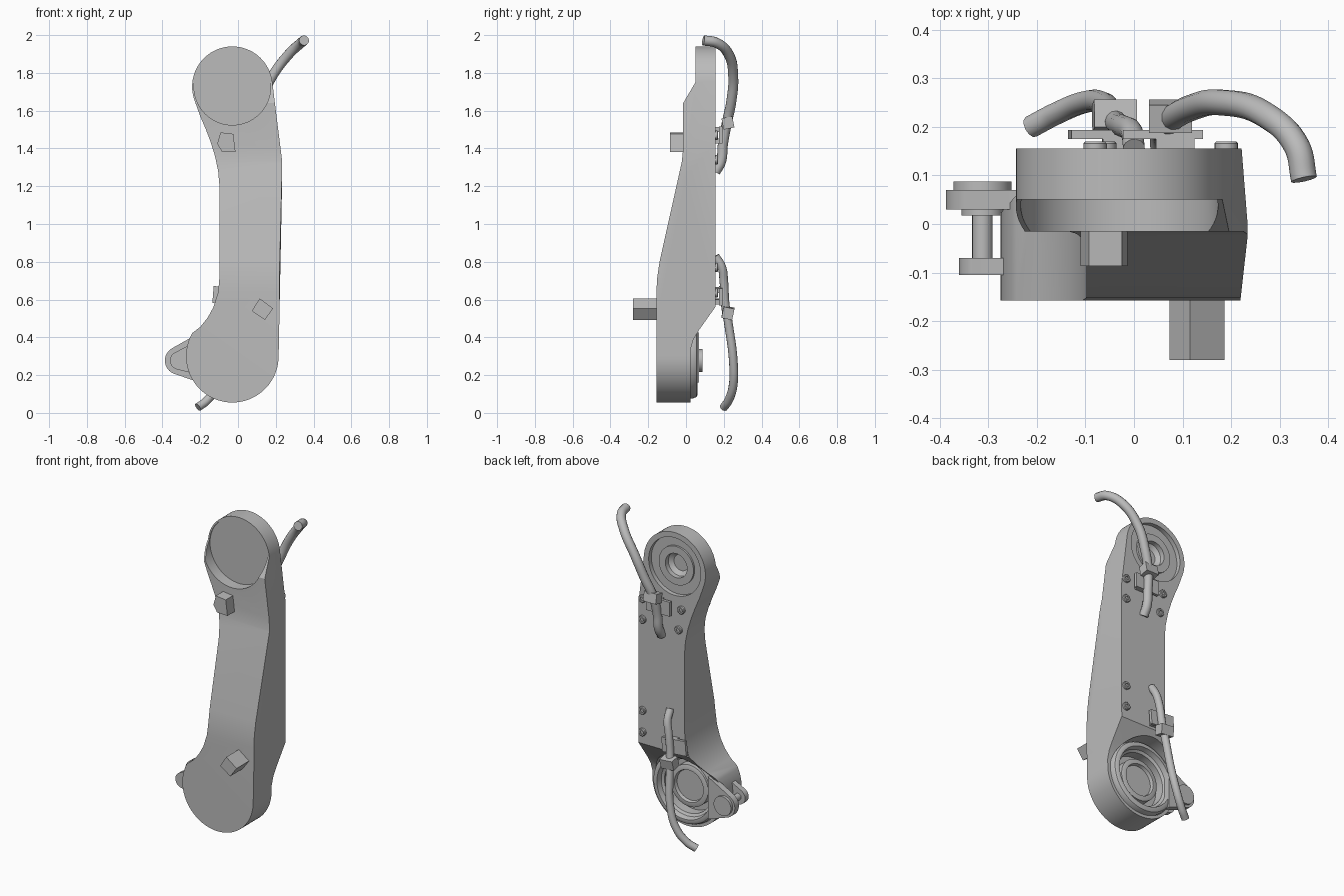
import bpy, bmesh
from math import sin, cos, pi, radians
from mathutils import Vector, Matrix

cube = bpy.data.objects.get("Cube")
if cube:
    bpy.data.objects.remove(cube, do_unlink=True)

grey = bpy.data.materials.new("plain_grey")
grey.use_nodes = True
COLOUR = (0.5, 0.5, 0.5, 1)
grey.diffuse_color = COLOUR
grey.node_tree.nodes["Principled BSDF"].inputs["Base Color"].default_value = COLOUR

TOP = (-0.03, 1.727)      # upper joint centre (x, z)
LOW = (-0.03, 0.30)       # lower joint centre
PIN = (-0.312, 0.277)     # side lug centre


def finish(name, bm):
    bmesh.ops.recalc_face_normals(bm, faces=bm.faces)
    me = bpy.data.meshes.new(name)
    bm.to_mesh(me)
    bm.free()
    ob = bpy.data.objects.new(name, me)
    bpy.context.collection.objects.link(ob)
    me.materials.append(grey)
    return ob


def activate(ob):
    bpy.ops.object.select_all(action='DESELECT')
    ob.select_set(True)
    bpy.context.view_layer.objects.active = ob


def smooth(ob, angle=30):
    activate(ob)
    bpy.ops.object.shade_smooth_by_angle(angle=radians(angle))
    return ob


def prism(name, pts, a, b, axis='y'):
    """Extrude a 2D outline from a to b along an axis."""
    place = {'x': lambda p, t: (t, p[0], p[1]),
             'y': lambda p, t: (p[0], t, p[1]),
             'z': lambda p, t: (p[0], p[1], t)}[axis]
    bm = bmesh.new()
    face = bm.faces.new([bm.verts.new(place(p, a)) for p in pts])
    ext = bmesh.ops.extrude_face_region(bm, geom=[face])
    move = Vector(place((0, 0), b - a))
    bmesh.ops.translate(bm, vec=move, verts=[v for v in ext['geom'] if isinstance(v, bmesh.types.BMVert)])
    return finish(name, bm)


def arc(centre, r, start, end, n=32):
    angles = [radians(start + (end - start) * i / n) for i in range(n + 1)]
    return [(centre[0] + r * cos(t), centre[1] + r * sin(t)) for t in angles]


def disc(name, centre, r, a, b, n=40):
    return smooth(prism(name, arc(centre, r, 0, 360 - 360 / n, n - 1), a, b))


def lathe(name, profile, centre, n=64):
    """Revolve a closed (radius, y) profile about a y-parallel axis."""
    bm = bmesh.new()
    vs = [bm.verts.new((centre[0] + r, y, centre[1])) for r, y in profile]
    es = [bm.edges.new((vs[i], vs[(i + 1) % len(vs)])) for i in range(len(vs))]
    bmesh.ops.spin(bm, geom=vs + es, cent=(centre[0], 0, centre[1]), axis=(0, 1, 0),
                   angle=2 * pi, steps=n, use_merge=True)
    bmesh.ops.remove_doubles(bm, verts=bm.verts, dist=0.0002)
    return smooth(finish(name, bm))


def boolean(target, tool, op):
    activate(target)
    mod = target.modifiers.new("cut", 'BOOLEAN')
    mod.object, mod.operation, mod.solver = tool, op, 'EXACT'
    bpy.ops.object.modifier_apply(modifier=mod.name)
    bpy.data.objects.remove(tool, do_unlink=True)


def box(name, centre, size, tilt=(0, 0)):
    bm = bmesh.new()
    rot = Matrix.Rotation(tilt[0], 4, 'Y') @ Matrix.Rotation(tilt[1], 4, 'X')
    bmesh.ops.create_cube(bm, size=1, matrix=Matrix.Translation(centre) @ rot @ Matrix.Diagonal((*size, 1)))
    return finish(name, bm)


# Arm body: front outline, side profile and top section intersected
outline = (arc(TOP, 0.213, 8, 198, 40)
           + [(-0.2, 1.57), (-0.172, 1.505), (-0.147, 1.44), (-0.122, 1.36), (-0.105, 1.28),
              (-0.098, 1.2), (-0.098, 0.72), (-0.105, 0.64), (-0.13, 0.56), (-0.16, 0.505), (-0.2, 0.455)]
           + arc(LOW, 0.245, 150, 360, 44) + [(0.234, 1.25), (0.234, 1.33)])
body = prism("arm_body", outline, -0.3, 0.3)
side = [(0.05, 2.1), (0.05, 1.75), (-0.015, 1.64), (-0.015, 1.4), (-0.022, 1.33), (-0.14, 0.8),
        (-0.152, 0.72), (-0.157, 0.64), (-0.157, -0.1), (0.025, -0.1), (0.025, 0.34),
        (0.04, 0.39), (0.07, 0.44), (0.155, 0.56), (0.155, 2.1)]
boolean(body, prism("side_cutter", side, -1, 1, 'x'), 'INTERSECT')
section = [(-0.6, -0.3), (0.203, -0.3), (0.235, -0.015), (0.218, 0.2), (-0.6, 0.2)]
boolean(body, prism("section_cutter", section, -1, 3, 'z'), 'INTERSECT')

# Joint recesses
boolean(body, disc("front_pocket", TOP, 0.203, -0.3, 0.056, 64), 'DIFFERENCE')
hub = [(0, 0.09), (0.05, 0.09), (0.075, 0.11), (0.075, 0.14), (0.12, 0.14), (0.12, 0.128),
       (0.18, 0.128), (0.18, 0.3), (0, 0.3)]
boolean(body, lathe("hub_cutter", hub, TOP), 'DIFFERENCE')
boolean(body, disc("rear_pocket", LOW, 0.226, -0.04, 0.4, 64), 'DIFFERENCE')
smooth(body, 25)

# Lower bearing
lathe("bearing_ring", [(0.224, -0.045), (0.224, 0.035), (0.216, 0.055), (0.203, 0.062),
                       (0.188, 0.062), (0.18, 0.03), (0.165, 0.02), (0.165, -0.045)], LOW)
lathe("bearing_cap", [(0, -0.045), (0.13, -0.045), (0.13, 0.01), (0.115, 0.015),
                      (0.1, 0.015), (0.095, -0.005), (0, -0.005)], LOW)

# Side lug: two tapered plates joined by a pin
def lug(name, r, spread, a, b):
    pts = arc(PIN, r, 120, 255, 20) + [(-0.2, LOW[1] - spread), (-0.2, LOW[1] + spread * 0.9)]
    return smooth(prism(name, pts, a, b))


lug("rear_lug", 0.075, 0.14, 0.03, 0.07)
lug("front_lug", 0.048, 0.1, -0.105, -0.07)
for name, r, a, b in [("rear_lug_eye", 0.075, 0.03, 0.07), ("rear_lug_cap", 0.06, 0.07, 0.087),
                      ("lug_washer", 0.043, 0.018, 0.03), ("lug_pin", 0.021, -0.08, 0.03),
                      ("front_lug_eye", 0.048, -0.105, -0.07)]:
    disc(name, PIN, r, a, b)

# Front pegs
prism("upper_peg", [(-0.11, 1.425), (-0.093, 1.485), (-0.025, 1.477), (-0.013, 1.38), (-0.085, 1.383)], -0.086, 0.05)
prism("lower_peg", [(0.115, 0.606), (0.186, 0.553), (0.142, 0.492), (0.073, 0.54)], -0.28, -0.1)

# Rear bolts with a socket
for x, z in [(0.19, 1.47), (-0.08, 1.47), (0.19, 1.34), (-0.06, 1.34), (0.19, 0.77), (0.19, 0.635)]:
    lathe("bolt", [(0, 0.15), (0.024, 0.15), (0.024, 0.166), (0.02, 0.17), (0.011, 0.17),
                   (0.011, 0.162), (0, 0.162)], (x, z), 20)

# Cable brackets: plate on two spacers, with a clamp block around the cable
for name, x, z, cx, cz, turn in [("upper", 0.06, 1.47, 0.075, 1.535, 0.0), ("lower", -0.05, 0.62, -0.04, 0.53, 0.08)]:
    box(name + "_bracket_plate", (x, 0.184, z), (0.165, 0.018, 0.09), (turn, 0))
    for s in (-1, 1):
        box(name + "_bracket_spacer", (x + 0.025, 0.165, z + s * 0.03), (0.08, 0.03, 0.025), (turn, 0))
    box(name + "_cable_clamp", (cx, 0.222, cz), (0.088, 0.058, 0.06), (turn, 0.2 if cz > 1 else -0.2))


# Cables
def cable(name, pts, r):
    cu = bpy.data.curves.new(name, 'CURVE')
    cu.dimensions = '3D'
    cu.bevel_depth, cu.bevel_resolution, cu.resolution_u, cu.use_fill_caps = r, 4, 8, True
    sp = cu.splines.new('BEZIER')
    sp.bezier_points.add(len(pts) - 1)
    for bp, p in zip(sp.bezier_points, pts):
        bp.co = p
        bp.handle_left_type = bp.handle_right_type = 'AUTO'
    ob = bpy.data.objects.new(name, cu)
    bpy.context.collection.objects.link(ob)
    cu.materials.append(grey)
    activate(ob)
    bpy.ops.object.convert(target='MESH')
    smooth(bpy.context.object, 40)


cable("upper_cable", [(0.35, 0.092, 1.972), (0.335, 0.16, 1.96), (0.27, 0.225, 1.9), (0.18, 0.25, 1.78),
                      (0.12, 0.24, 1.65), (0.075, 0.215, 1.53), (0.062, 0.195, 1.42),
                      (0.06, 0.185, 1.33), (0.06, 0.155, 1.275)], 0.027)
cable("lower_cable", [(-0.212, 0.2, 0.03), (-0.165, 0.225, 0.065), (-0.105, 0.25, 0.15), (-0.065, 0.25, 0.28),
                      (-0.045, 0.225, 0.47), (-0.035, 0.207, 0.58), (-0.02, 0.2, 0.7),
                      (-0.005, 0.19, 0.77), (0, 0.155, 0.83)], 0.023)
